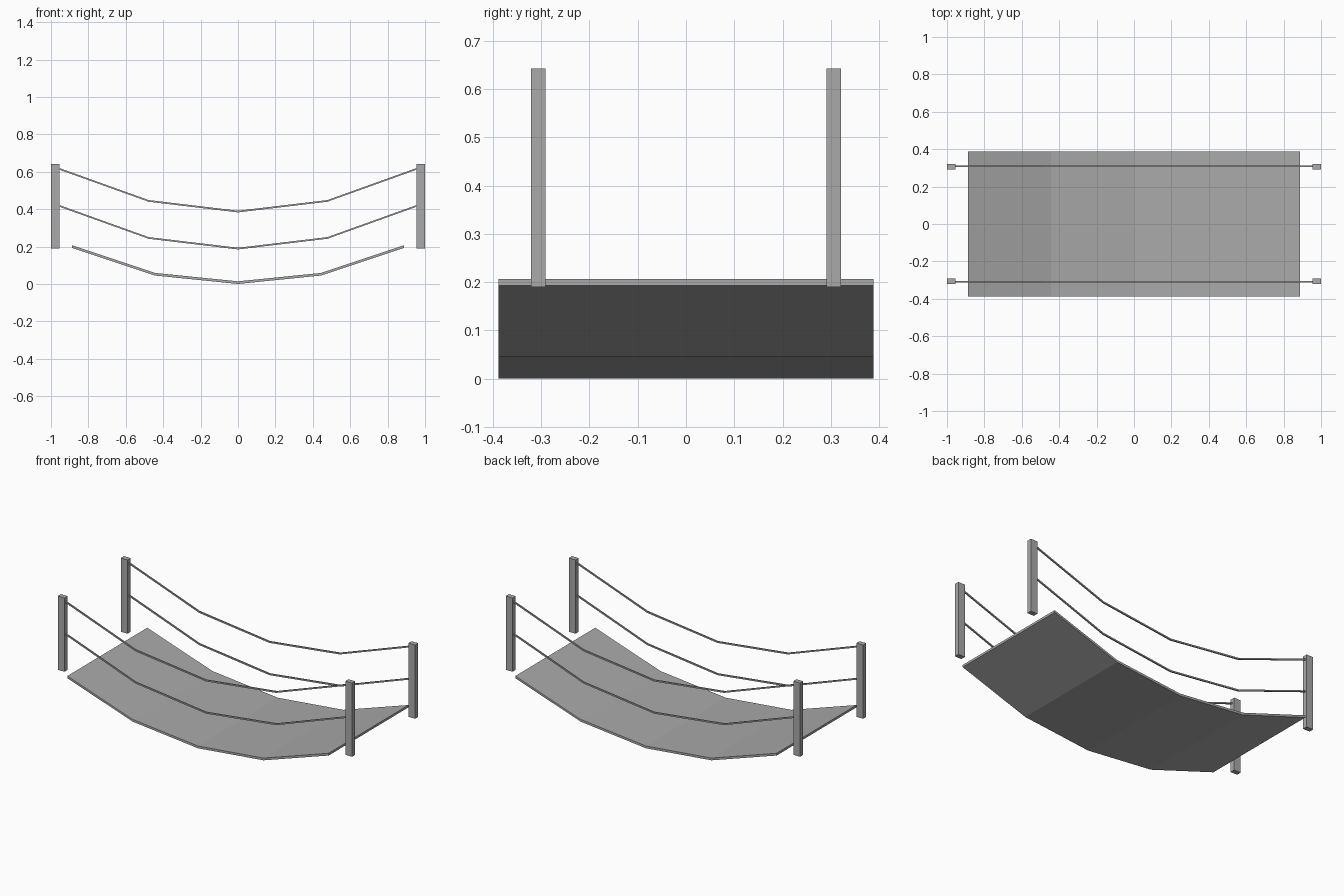
import bpy
import bmesh

cube = bpy.data.objects.get("Cube")
if cube:
    bpy.data.objects.remove(cube, do_unlink=True)

grey = bpy.data.materials.new("plain grey")
grey.use_nodes = True
colour = (0.4, 0.4, 0.4, 1)
grey.diffuse_color = colour
grey.node_tree.nodes["Principled BSDF"].inputs["Base Color"].default_value = colour


def sagging_strip(name, half_path, y, width, thickness):
    """Mirror half of a sagging centre line and sweep a box section along it."""
    path = [(-x, z) for x, z in reversed(half_path[1:])] + half_path
    bm = bmesh.new()
    rings = []
    for x, z in path:
        corners = ((-1, -1), (1, -1), (1, 1), (-1, 1))
        rings.append([bm.verts.new((x, y + a * width / 2, z + b * thickness / 2))
                      for a, b in corners])
    for r, s in zip(rings, rings[1:]):
        for i in range(4):
            j = (i + 1) % 4
            bm.faces.new((r[i], r[j], s[j], s[i]))
    bm.faces.new(rings[0])
    bm.faces.new(rings[-1])
    bmesh.ops.recalc_face_normals(bm, faces=bm.faces)
    mesh = bpy.data.meshes.new(name)
    bm.to_mesh(mesh)
    bm.free()
    mesh.materials.append(grey)
    bpy.context.collection.objects.link(bpy.data.objects.new(name, mesh))


# Walkway
sagging_strip("deck", [(0, 0.007), (0.445, 0.052), (0.888, 0.2)], 0, 0.776, 0.014)

for side, sy in (("front", -1), ("back", 1)):
    # Corner posts
    for end, sx in (("left", 1), ("right", -1)):
        bpy.ops.mesh.primitive_cube_add(size=1, location=(sx * 0.977, sy * 0.306, 0.416))
        post = bpy.context.object
        post.name = f"{side}_{end}_post"
        post.scale = (0.046, 0.03, 0.453)
        post.data.materials.append(grey)
    # Handrail ropes, both with the same sag
    for level, z in (("lower", 0.189), ("upper", 0.387)):
        sagging_strip(f"{side}_{level}_rope",
                      [(0, z), (0.478, z + 0.057), (0.96, z + 0.23)],
                      sy * 0.309, 0.008, 0.009)
